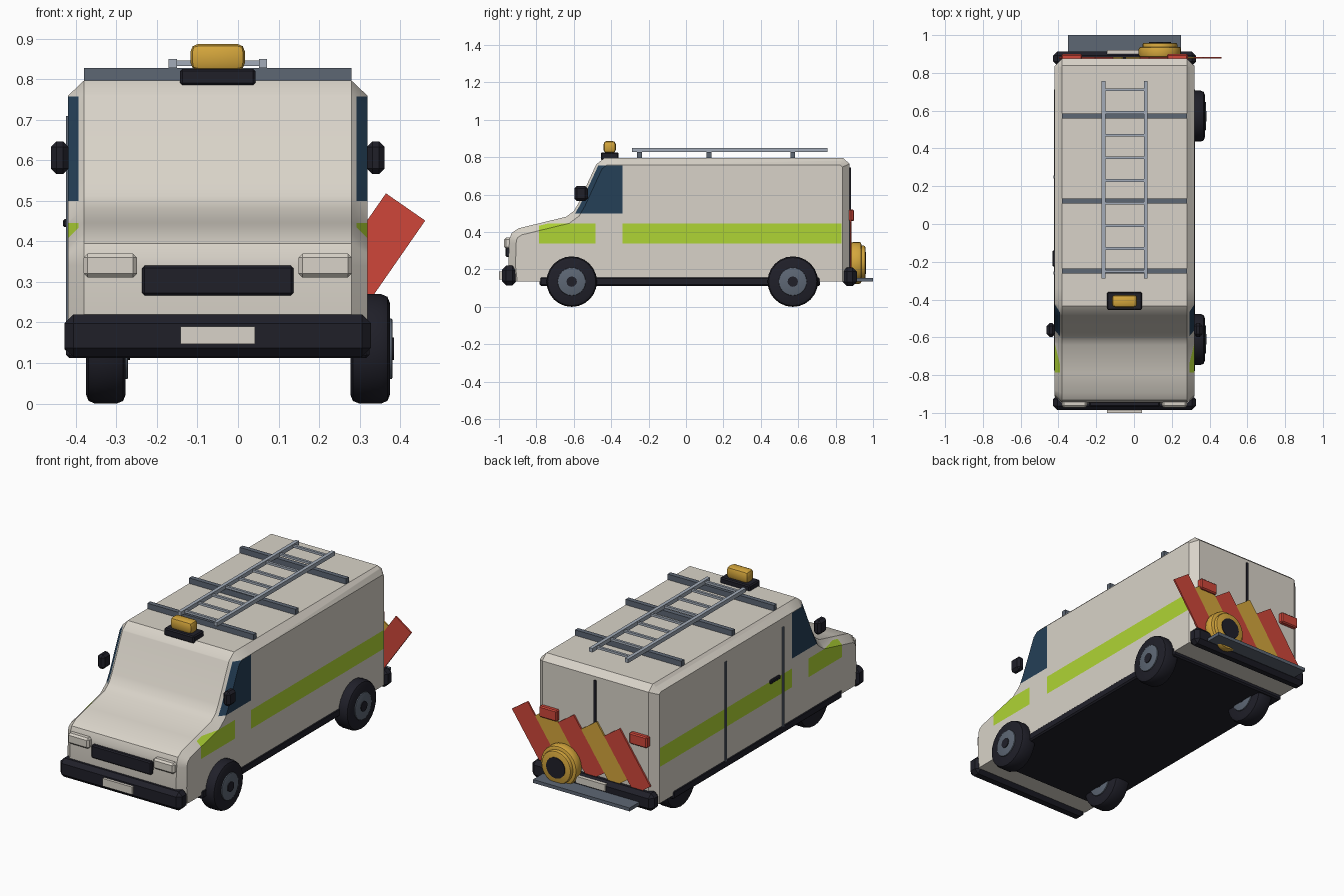
import bpy, bmesh, math
from mathutils import Vector, Matrix

if "Cube" in bpy.data.objects:
    bpy.data.objects.remove(bpy.data.objects["Cube"])

CX = -0.05  # body centre line (body sits left of the wheels)

def mat(name, r, g, b):
    m = bpy.data.materials.new(name)
    m.diffuse_color = (r, g, b, 1)
    m.use_nodes = True
    m.node_tree.nodes["Principled BSDF"].inputs["Base Color"].default_value = m.diffuse_color
    return m

CREAM = mat("cream_paint", 0.69, 0.65, 0.58)
GREEN = mat("lime_green", 0.43, 0.66, 0.035)
GLASS = mat("blue_glass", 0.018, 0.05, 0.095)
DARK = mat("near_black", 0.014, 0.014, 0.022)
SLATE = mat("slate_grey", 0.11, 0.135, 0.175)
STEEL = mat("light_steel", 0.36, 0.41, 0.48)
RED = mat("signal_red", 0.62, 0.062, 0.042)
YELLOW = mat("amber_yellow", 0.66, 0.38, 0.045)

def finish(name, bm, mats, smooth=True):
    bmesh.ops.recalc_face_normals(bm, faces=bm.faces[:])
    me = bpy.data.meshes.new(name)
    bm.to_mesh(me)
    bm.free()
    ob = bpy.data.objects.new(name, me)
    bpy.context.collection.objects.link(ob)
    for m in mats:
        me.materials.append(m)
    if smooth:
        bpy.ops.object.select_all(action='DESELECT')
        ob.select_set(True)
        bpy.context.view_layer.objects.active = ob
        bpy.ops.object.shade_smooth_by_angle(angle=math.radians(32))
    return ob

def box(name, x, y, z, m, bevel=0, seg=1, tilt=0):
    """Box from (min, max) ranges; tilt turns it about y."""
    bm = bmesh.new()
    bmesh.ops.create_cube(bm, size=1)
    size = Vector((x[1] - x[0], y[1] - y[0], z[1] - z[0]))
    mid = Vector((sum(x) / 2, sum(y) / 2, sum(z) / 2))
    bmesh.ops.scale(bm, vec=size, verts=bm.verts[:])
    if bevel:
        bmesh.ops.bevel(bm, geom=bm.edges[:], offset=bevel, segments=seg,
                        profile=0.5, affect='EDGES')
    bmesh.ops.transform(bm, matrix=Matrix.Translation(mid) @ Matrix.Rotation(tilt, 4, 'Y'),
                        verts=bm.verts[:])
    return finish(name, bm, [m], smooth=seg > 1)

def disc(name, centre, r, depth, axis, m, bevel=0, sides=24):
    bm = bmesh.new()
    bmesh.ops.create_cone(bm, cap_ends=True, segments=sides, radius1=r, radius2=r, depth=depth)
    if bevel:
        rim = [e for e in bm.edges if abs(e.verts[0].co.z - e.verts[1].co.z) < 1e-5]
        bmesh.ops.bevel(bm, geom=rim, offset=bevel, segments=2, profile=0.5, affect='EDGES')
    rot = Matrix.Rotation(math.pi / 2, 4, 'Y' if axis == 'X' else 'X')
    bmesh.ops.transform(bm, matrix=Matrix.Translation(centre) @ rot, verts=bm.verts[:])
    return finish(name, bm, [m])

# Body shell: side profile with chamfered rims; windows and stripes are cut faces
profile = [(-.94, .135), (-.95, .22), (-.945, .36), (-.932, .395), (-.895, .42),
           (-.64, .482), (-.60, .512), (-.575, .555), (-.48, .762), (-.435, .797),
           (.838, .797), (.875, .765), (.875, .135)]

def inset(points, d):
    out, n = [], len(points)
    for i, p in enumerate(points):
        a, b, c = Vector(points[i - 1]), Vector(p), Vector(points[(i + 1) % n])
        e1, e2 = (b - a).normalized(), (c - b).normalized()
        n1, n2 = Vector((e1.y, -e1.x)), Vector((e2.y, -e2.x))
        if i == 0:
            q = b + n2 * d
        elif i == n - 1:
            q = b + n1 * d
        else:
            s = n1 + n2
            q = b + s * (d * 2 / s.length_squared)
        out.append((q.x, p[1] if i in (0, n - 1) else q.y))
    return out

bm = bmesh.new()
inner = inset(profile, 0.038)
rings = [[bm.verts.new((CX + x, y, z)) for y, z in pts]
         for x, pts in ((-.37, inner), (-.33, profile), (.33, profile), (.37, inner))]
bm.faces.new(rings[0])
bm.faces.new(rings[3][::-1])
for r1, r2 in zip(rings, rings[1:]):
    for i in range(len(r1)):
        j = (i + 1) % len(r1)
        bm.faces.new((r1[i], r1[j], r2[j], r2[i]))
cuts = [((0, 0, z), (0, 0, 1)) for z in (.34, .445, .5, .757)]
cuts += [((0, y, 0), (0, 1, 0)) for y in (-.785, -.485, -.34, .832)]
cuts += [((CX + x, 0, 0), (1, 0, 0)) for x in (-.343, .343)]
for co, no in cuts:
    bmesh.ops.bisect_plane(bm, geom=bm.verts[:] + bm.edges[:] + bm.faces[:],
                           dist=1e-5, plane_co=co, plane_no=no)
for f in bm.faces:
    c = f.calc_center_bounds()
    if abs(c.x - CX) > .343:
        if .34 < c.z < .445 and (-.785 < c.y < -.485 or -.34 < c.y < .832):
            f.material_index = 1
        elif .5 < c.z < .757 and c.y < -.34:
            f.material_index = 2
finish("van_body", bm, [CREAM, GREEN, GLASS])

# Underside and bumpers
box("chassis", (CX - .374, CX + .374), (-.783, .717), (.112, .16), DARK, .008)
box("front_bumper", (CX - .378, CX + .378), (-.985, -.905), (.115, .22), DARK, .022)
box("rear_bumper", (CX - .378, CX + .378), (.838, .913), (.112, .21), DARK, .022)
box("front_plate", (CX - .092, CX + .092), (-1.0, -.98), (.147, .19), CREAM)
box("rear_plate", (CX - .092, CX + .092), (.90, .922), (.162, .2), CREAM)
box("rear_step", (CX - .30, CX + .30), (.89, 1.0), (.136, .155), SLATE)

# Face: grille and headlights
box("grille", (CX - .187, CX + .187), (-.966, -.92), (.267, .34), DARK, .006)
for s, side in ((-1, "left"), (1, "right")):
    x = CX + s * .265
    box(side + "_headlight", (x - .066, x + .066), (-.972, -.92), (.311, .37), CREAM, .01)
    # Mirrors
    x = CX + s * .39
    box(side + "_mirror", (x - .022, x + .022), (-.597, -.525), (.566, .647), DARK, .014)
    # Tail lights
    x = CX + s * .28
    box(side + "_tail_light", (x - .055, x + .055), (.865, .899), (.458, .52), RED, .006)

# Wheels: every hub faces the same way
for x, side in ((-.326, "left"), (.326, "right")):
    for y, end in ((-.611, "front"), (.571, "rear")):
        n = end + "_" + side
        disc(n + "_tyre", (x, y, .135), .135, .098, 'X', DARK, .022)
        disc(n + "_hub", (x + .03, y, .135), .075, .05, 'X', SLATE, .004)
        disc(n + "_hub_cap", (x + .04, y, .135), .028, .038, 'X', DARK, sides=12)

# Left sliding door: seams and handle
for y, n in ((.25, "rear"), (-.26, "front")):
    box("sliding_door_seam_" + n, (CX - .375, CX - .36), (y - .008, y + .008), (.15, .71), SLATE)
box("sliding_door_handle", (-.432, -.41), (-.225, -.14), (.435, .455), DARK, .004)

# Back doors: seam and slanted warning stripes (they overhang on the right)
box("back_door_seam", (CX - .007, CX + .007), (.868, .881), (.15, .745), DARK)
L, W, T = .335, .118, .607
for i in range(5):
    cx = .4135 - i * .143 - math.sin(T) * L / 2
    cz = .485 - math.cos(T) * L / 2
    box("warning_stripe_%d" % (i + 1), (cx - W / 2, cx + W / 2), (.876, .885),
        (cz - L / 2, cz + L / 2), YELLOW if i % 2 else RED, tilt=T)

# Hose reel on the back
disc("reel_drum", (.137, .91, .235), .112, .056, 'Y', YELLOW, .012)
disc("reel_front", (.137, .93, .235), .092, .058, 'Y', YELLOW, .008)
disc("reel_core", (.137, .94, .235), .058, .046, 'Y', DARK)

# Roof rack and ladder
for i, y in enumerate((.571, .122, -.249)):
    box("rack_bar_%d" % (i + 1), (CX - .33, CX + .33), (y - .013, y + .013), (.79, .828), SLATE)
for x, side in ((-.161, "left"), (.062, "right")):
    box("ladder_rail_" + side, (x - .01, x + .01), (-.288, .757), (.828, .85), STEEL)
for i in range(9):
    y = .71 - i * .12
    box("ladder_rung_%d" % (i + 1), (-.161, .062), (y - .007, y + .007), (.833, .846), STEEL)

# Beacon
box("beacon_base", (CX - .093, CX + .093), (-.455, -.36), (.785, .826), DARK, .006)
box("beacon_lamp", (CX - .067, CX + .067), (-.441, -.375), (.822, .887), YELLOW, .018, 2)
